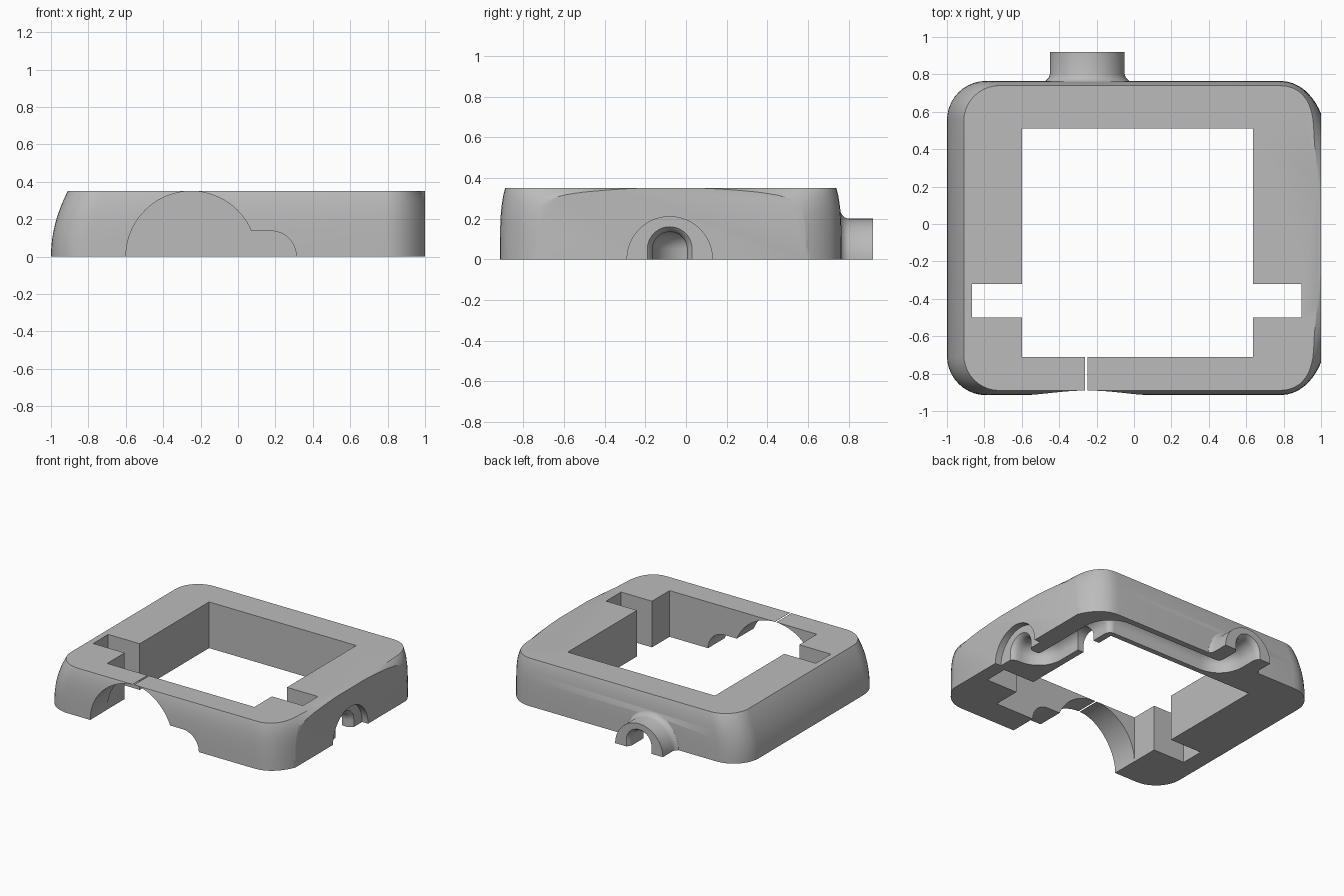
import bpy, bmesh, math
from mathutils import Vector
from mathutils.geometry import interpolate_bezier

HEIGHT, MID_Y = 0.35, -0.075
cube = bpy.data.objects.get("Cube")
if cube:
    bpy.data.objects.remove(cube)

grey = bpy.data.materials.new("plain grey")
grey.use_nodes = True
grey.diffuse_color = (0.5, 0.5, 0.5, 1)
grey.node_tree.nodes["Principled BSDF"].inputs["Base Color"].default_value = (0.5, 0.5, 0.5, 1)


def loft(name, rings):
    """Closed skin over a list of equal-length rings."""
    bm = bmesh.new()
    rows = [[bm.verts.new(p) for p in ring] for ring in rings]
    n = len(rows[0])
    for a, b in zip(rows, rows[1:]):
        for i in range(n):
            j = (i + 1) % n
            bm.faces.new((a[i], a[j], b[j], b[i]))
    bm.faces.new(rows[0][::-1])
    bm.faces.new(rows[-1])
    bmesh.ops.recalc_face_normals(bm, faces=bm.faces)
    mesh = bpy.data.meshes.new(name)
    bm.to_mesh(mesh)
    bm.free()
    ob = bpy.data.objects.new(name, mesh)
    bpy.context.collection.objects.link(ob)
    mesh.materials.append(grey)
    return ob


def box(name, x0, x1, y0, y1, z0=-0.1, z1=0.5):
    return loft(name, [[(x0, y0, z), (x1, y0, z), (x1, y1, z), (x0, y1, z)] for z in (z0, z1)])


def arch(name, path, radius, centre_z=0.0, floor=-0.1, steps=24):
    """Sweep a round-topped arch along (x, y, scale) points."""
    rings = []
    for i, (x, y, s) in enumerate(path):
        a, b = path[max(i - 1, 0)], path[min(i + 1, len(path) - 1)]
        d = Vector((b[0] - a[0], b[1] - a[1])).normalized()
        profile = [(radius * s * math.cos(math.pi * k / steps),
                    centre_z + radius * s * math.sin(math.pi * k / steps)) for k in range(steps + 1)]
        if floor < centre_z:
            profile = [(radius * s, floor)] + profile + [(-radius * s, floor)]
        rings.append([(x - d.y * w, y + d.x * w, z) for w, z in profile])
    return loft(name, rings)


def combine(target, tool, operation="DIFFERENCE"):
    mod = target.modifiers.new(tool.name, "BOOLEAN")
    mod.object, mod.operation, mod.solver = tool, operation, "EXACT"
    bpy.ops.object.select_all(action="DESELECT")
    target.select_set(True)
    bpy.context.view_layer.objects.active = target
    bpy.ops.object.modifier_apply(modifier=mod.name)
    bpy.data.objects.remove(tool)


def bezier(a, b, c, d, n):
    return interpolate_bezier(*[Vector((*p, 0)) for p in (a, b, c, d)], n)


def right_edge(start, corner, bulge):
    """Half outline: tight corner, then a shallow bulge to the middle."""
    return bezier(start, *corner, 10)[:-1] + bezier(corner[-1], *bulge, 12)


# Outer shell: tapered rounded outline, bulging on one side
low = right_edge((0.78, 0.84), [(0.9, 0.84), (0.97, 0.74), (1.0, 0.665)],
                 [(1.06, 0.55), (1.09, 0.3), (1.09, 0)])
high = right_edge((0.78, 0.815), [(0.9, 0.815), (0.955, 0.72), (0.96, 0.6)],
                  [(0.97, 0.35), (1.008, 0.2), (1.008, 0)])
rings = []
for k in range(15):
    t = 1 - (1 - k / 14) ** 1.5
    left, half = -1 + 0.09 * t ** 2, 0.84 - 0.025 * t ** 4
    r = 0.21 - 0.02 * t
    side = [(left + r - r * math.cos(a), half - r + r * math.sin(a))
            for a in [math.pi / 2 * i / 10 for i in range(11)]]
    for p, q in zip(low, high):
        x = p.x + (q.x - p.x) * t ** 8
        y = p.y + (q.y - p.y) * t ** 4
        side.append((x, y))
    mirrored = [(x, -y) for x, y in side[-2::-1]]
    rings.append([(x, y + MID_Y, HEIGHT * t) for x, y in side + mirrored])
frame = loft("case_frame", rings)

# Pipe stub with flared root on the back
stub = arch("pipe_stub", [(-0.25, 0.68, 1.2), (-0.25, 0.755, 1.2), (-0.25, 0.768, 1.1),
                          (-0.25, 0.782, 1.03), (-0.25, 0.80, 1), (-0.25, 0.92, 1)],
            0.2, floor=0.0, steps=40)
combine(frame, stub, "UNION")

# Flat side, main window, side notches and front slit
combine(frame, box("flat_side_cutter", 1.0, 1.3, -1.2, 1.2))
combine(frame, box("window_cutter", -0.6, 0.635, -0.71, 0.51))
combine(frame, box("left_notch_cutter", 0.5, 0.895, -0.5, -0.32))
combine(frame, box("right_notch_cutter", -0.865, -0.5, -0.5, -0.32))
combine(frame, box("slit_cutter", -0.261, -0.249, -1.0, -0.6))

# Front arches
combine(frame, arch("large_arch_cutter", [(-0.25, -1.1, 1), (-0.25, -0.65, 1)], 0.349, steps=64))
combine(frame, arch("small_arch_cutter", [(0.175, -1.1, 1), (0.175, -0.65, 1)], 0.137))
combine(frame, box("step_cutter", -0.2, 0.175, -1.1, -0.65, -0.1, 0.137))

# Round recess around the side port
combine(frame, arch("port_recess_cutter", [(1.2, -0.08, 1), (0.95, -0.08, 1)], 0.21, steps=40))


# Channel under the frame from the side port to the pipe stub
def bend(a, corner, b):
    a, c, b = Vector(a), Vector(corner), Vector(b)
    return [(p.x, p.y, 1) for p in bezier(a, a.lerp(c, 0.55), b.lerp(c, 0.55), b, 9)]


channel = [(1.1, -0.08, 1.3), (0.95, -0.08, 1.3), (0.935, -0.08, 1.12), (0.91, -0.08, 1)]
channel += bend((0.88, -0.08), (0.77, -0.08), (0.77, 0.03))
channel += bend((0.77, 0.505), (0.77, 0.635), (0.64, 0.635))
channel += bend((-0.13, 0.635), (-0.25, 0.635), (-0.25, 0.755))
channel += [(-0.25, 0.88, 1), (-0.25, 0.905, 1.1), (-0.25, 0.92, 1.25), (-0.25, 1.0, 1.25)]
combine(frame, arch("channel_cutter", channel, 0.085, 0.05))
combine(frame, arch("channel_branch_cutter", [(0.77, 0.3, 1), (0.55, 0.3, 1)], 0.083, 0.048))

bpy.ops.object.select_all(action="DESELECT")
frame.select_set(True)
bpy.context.view_layer.objects.active = frame
bpy.ops.object.shade_smooth_by_angle(angle=math.radians(30))
